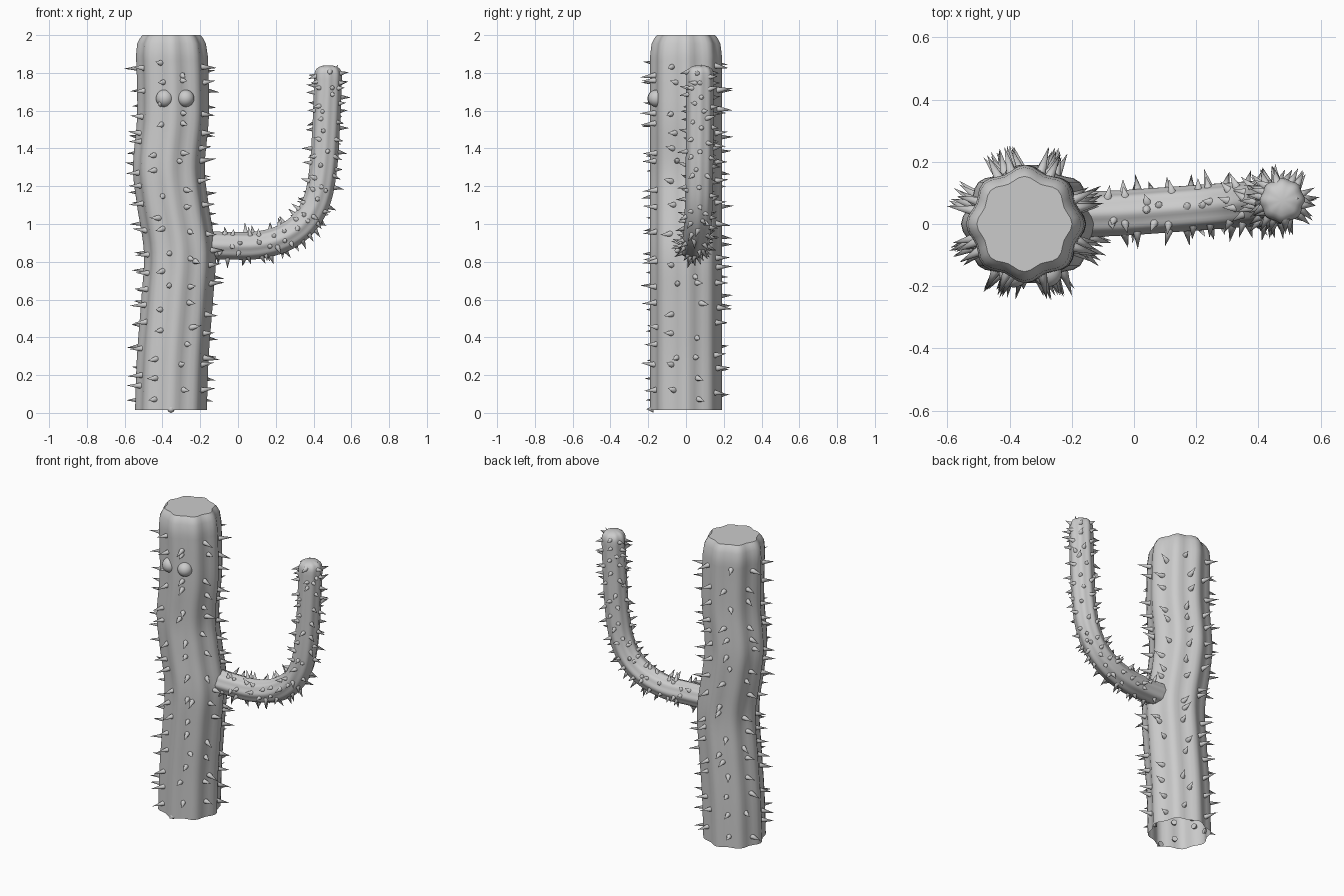
import bpy, bmesh, math, random
from mathutils import Vector, Matrix

if "Cube" in bpy.data.objects:
    bpy.data.objects.remove(bpy.data.objects["Cube"])

random.seed(7)
SIDES = 48


def lobe(a, depth):
    # eight soft ribs lying on the axes and diagonals
    return 1 - depth * (0.5 - 0.5 * math.cos(8 * a))


def smooth_path(pts, steps):
    # Catmull-Rom through the control points
    p = [Vector(q) for q in pts]
    p = [2 * p[0] - p[1]] + p + [2 * p[-1] - p[-2]]
    out = []
    for i in range(1, len(p) - 2):
        a, b, c, d = p[i - 1:i + 3]
        for s in range(steps):
            t = s / steps
            out.append(0.5 * (2 * b + (c - a) * t + (2 * a - 5 * b + 4 * c - d) * t * t
                              + (3 * b - a - 3 * c + d) * t ** 3))
    out.append(p[-2])
    return out


def frames(path, flat):
    # (centre, across, other) for every ring
    res = []
    for i, c in enumerate(path):
        t = path[min(i + 1, len(path) - 1)] - path[max(i - 1, 0)]
        t = Vector((0, 0, 1)) if flat else t.normalized()
        u = Vector((0, 1, 0)).cross(t).normalized()
        res.append((c, u, t.cross(u)))
    return res


def tube(name, rings, radii, depth):
    bm = bmesh.new()
    rows = []
    for (c, u, v), r in zip(rings, radii):
        row = []
        for j in range(SIDES):
            a = 2 * math.pi * j / SIDES
            row.append(bm.verts.new(c + (u * math.cos(a) + v * math.sin(a)) * r * lobe(a, depth)))
        rows.append(row)
    for lo, hi in zip(rows, rows[1:]):
        for j in range(SIDES):
            k = (j + 1) % SIDES
            bm.faces.new((lo[j], lo[k], hi[k], hi[j]))
    bm.faces.new(rows[-1])
    return finish(name, bm)


def finish(name, bm):
    me = bpy.data.meshes.new(name)
    bm.to_mesh(me)
    bm.free()
    ob = bpy.data.objects.new(name, me)
    bpy.context.collection.objects.link(ob)
    bpy.context.view_layer.objects.active = ob
    ob.select_set(True)
    bpy.ops.object.shade_smooth_by_angle(angle=math.radians(50))
    ob.select_set(False)
    return ob


def spike(bm, pos, n, radius, length, tilt):
    d = (n + Vector([random.uniform(-tilt, tilt) for _ in range(3)])).normalized()
    m = Matrix.Translation(pos + d * (length / 2 - 0.014)) @ d.to_track_quat('Z', 'Y').to_matrix().to_4x4()
    bmesh.ops.create_cone(bm, cap_ends=True, segments=8, radius1=radius, radius2=0,
                          depth=length, matrix=m)


# trunk: gently wavy ribbed column, open underneath
trunk_path = smooth_path([(-.355, 0, .015), (-.345, 0, .3), (-.322, 0, .6), (-.308, 0, .85),
                          (-.345, 0, 1.1), (-.366, 0, 1.3), (-.345, 0, 1.55),
                          (-.345, 0, 1.75), (-.35, 0, 1.89)], 5)
trunk_frames = frames(trunk_path, True)
top = [(1.955, .182), (1.985, .166), (2.0, .153)]
tube("trunk",
     trunk_frames + frames([Vector((-.352, 0, z)) for z, _ in top], True),
     [.19] * len(trunk_path) + [r for _, r in top], .10)

# arm: bends out from the trunk and turns upright
arm_path = smooth_path([(-.2, .03, .89), (-.05, .035, .885), (.1, .045, .887), (.24, .055, .925),
                        (.35, .063, 1.005), (.42, .068, 1.13), (.452, .071, 1.3),
                        (.466, .073, 1.5), (.474, .074, 1.68), (.477, .075, 1.79)], 4)
arm_frames = frames(arm_path, False)
arm_tip = [(1.805, .070), (1.822, .062), (1.832, .048), (1.838, .028), (1.84, .01)]
tube("arm",
     arm_frames + frames([Vector((.477, .075, z)) for z, _ in arm_tip], True),
     [.073] * len(arm_path) + [r for _, r in arm_tip], .07)

# trunk spikes: one jittered column growing out of each groove
bm = bmesh.new()
spike(bm, Vector((-.355, -.185, .02)), Vector((0, -1, 0)), .02, .04, 0)
rows, columns = 17, 8
for i in range(rows):
    for j in range(columns):
        z = .06 + (i + random.uniform(.05, .95)) * (1.88 - .06) / rows
        k = min(range(len(trunk_path)), key=lambda q: abs(trunk_path[q].z - z))
        a = 2 * math.pi * (j + .5 + random.uniform(-.2, .2)) / columns
        n = Vector((math.cos(a), math.sin(a), 0))
        pos = trunk_path[k] + n * .19 * lobe(a, .10)
        pos.z = z
        spike(bm, pos, n, .018, random.uniform(.08, .1), .15)
finish("trunk_spikes", bm)

# arm spikes: along the curved limb
bm = bmesh.new()
for i in range(3, len(arm_path)):
    c, u, v = arm_frames[i]
    for j in range(4):
        a = 2 * math.pi * (j + .5 * (i % 2) + random.uniform(-.25, .25)) / 4
        n = u * math.cos(a) + v * math.sin(a)
        along = u.cross(v) * random.uniform(-.02, .02)
        spike(bm, c + along + n * .073 * lobe(a, .07), n, .016, random.uniform(.05, .068), .3)
spike(bm, Vector((.515, .08, 1.82)), Vector((.5, .1, .8)), .01, .045, 0)
finish("arm_spikes", bm)

# eyes
for name, x, r in (("eye_left", -.387, .047), ("eye_right", -.277, .045)):
    bm = bmesh.new()
    bmesh.ops.create_uvsphere(bm, u_segments=24, v_segments=16, radius=r,
                              matrix=Matrix.Translation((x, -.157, 1.665)))
    finish(name, bm)
